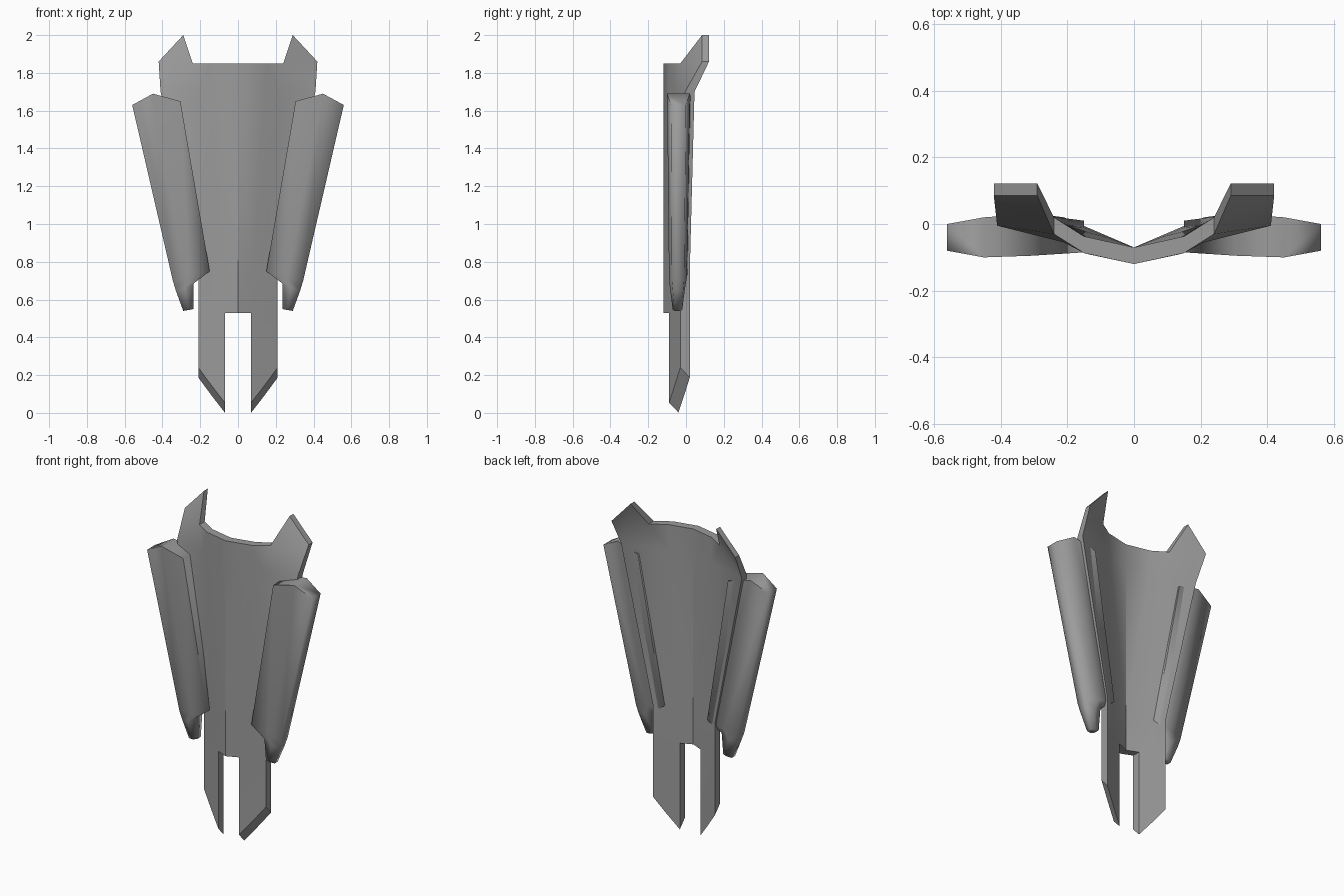
import bpy, bmesh, math
from mathutils import Vector

if "Cube" in bpy.data.objects:
    bpy.data.objects.remove(bpy.data.objects["Cube"], do_unlink=True)

grey = bpy.data.materials.new("mid grey")
grey.use_nodes = True
COLOUR = (0.33, 0.33, 0.33, 1)
grey.diffuse_color = COLOUR
grey.node_tree.nodes["Principled BSDF"].inputs["Base Color"].default_value = COLOUR


def mirrored_shell(name, front, back, faces, smooth):
    """Join matching front and back sheets with side walls, then mirror."""
    bm = bmesh.new()
    f = [bm.verts.new(p) for p in front]
    b = [bm.verts.new(p) for p in back]
    edges = {(c[i - 1], c[i]) for c in faces for i in range(len(c))}
    for c in faces:
        bm.faces.new([f[i] for i in c])
        bm.faces.new([b[i] for i in reversed(c)])
    for i, j in edges:
        on_centre = front[i][0] == 0 and front[j][0] == 0
        if (j, i) not in edges and not on_centre:
            bm.faces.new((f[j], f[i], b[i], b[j]))
    bmesh.ops.recalc_face_normals(bm, faces=bm.faces)
    mesh = bpy.data.meshes.new(name)
    bm.to_mesh(mesh)
    bm.free()
    mesh.materials.append(grey)
    obj = bpy.data.objects.new(name, mesh)
    bpy.context.collection.objects.link(obj)
    mod = obj.modifiers.new("mirror", "MIRROR")
    mod.use_clip = True
    mod.merge_threshold = 0.0005
    bpy.ops.object.select_all(action="DESELECT")
    obj.select_set(True)
    bpy.context.view_layer.objects.active = obj
    bpy.ops.object.modifier_apply(modifier=mod.name)
    bpy.ops.object.shade_smooth_by_angle(angle=math.radians(smooth))
    return obj


# Curved back plate with swept horns and two pointed legs
plate = [
    (0, -.12, 1.85), (.15, -.087, 1.85), (.24, -.03, 1.85),             # top rim
    (.29, .085, 2), (.42, .085, 1.86),                                  # horn
    (0, -.12, 1.7), (.14, -.09, 1.7), (.21, -.055, 1.7), (.41, -.005, 1.7),
    (0, -.12, .75), (.08, -.09, .75), (.15, -.06, .75), (.21, -.03, .75),
    (0, -.12, .53), (.07, -.09, .53), (.14, -.06, .53), (.21, -.03, .53),
    (.07, -.09, .055), (.14, -.06, .145), (.21, -.03, .24),             # leg tip
]
plate_faces = [(0, 5, 6, 1), (1, 6, 7, 2), (2, 7, 8), (2, 8, 4, 3)]
for row in (5, 9):
    plate_faces += [(i, i + 4, i + 5, i + 1) for i in range(row, row + 3)]
plate_faces += [(14, 17, 18, 15), (15, 18, 19, 16)]


def plate_back(i, p):
    depth = .037 if i in (3, 4) else .05
    drop = .053 if i >= 17 else 0
    return Vector(p) + Vector((0, depth, -drop))


mirrored_shell("back_plate", plate, [plate_back(i, p) for i, p in enumerate(plate)],
               plate_faces, 25)

# Tapered side pods: inner, middle and outer point (x, z, front y, back y) per row
pod_rows = [
    [(.305, 1.65, -.095, .03), (.45, 1.69, -.1, .02), (.56, 1.63, -.08, 0)],
    [(.15, .75, -.085, .01), (.26, .72, -.09, .005), (.345, .7, -.075, -.01)],
    [(.235, .685, -.08, -.01), (.28, .66, -.085, -.005), (.33, .65, -.07, -.015)],
    [(.235, .55, -.065, -.025), (.26, .545, -.07, -.02), (.29, .54, -.06, -.03)],
]
points = [p for row in pod_rows for p in row]
pod_faces = [(r + c, r + c + 3, r + c + 4, r + c + 1) for r in (0, 3, 6) for c in (0, 1)]
mirrored_shell("side_pods", [(x, f, z) for x, z, f, b in points],
               [(x, b, z) for x, z, f, b in points], pod_faces, 84)
